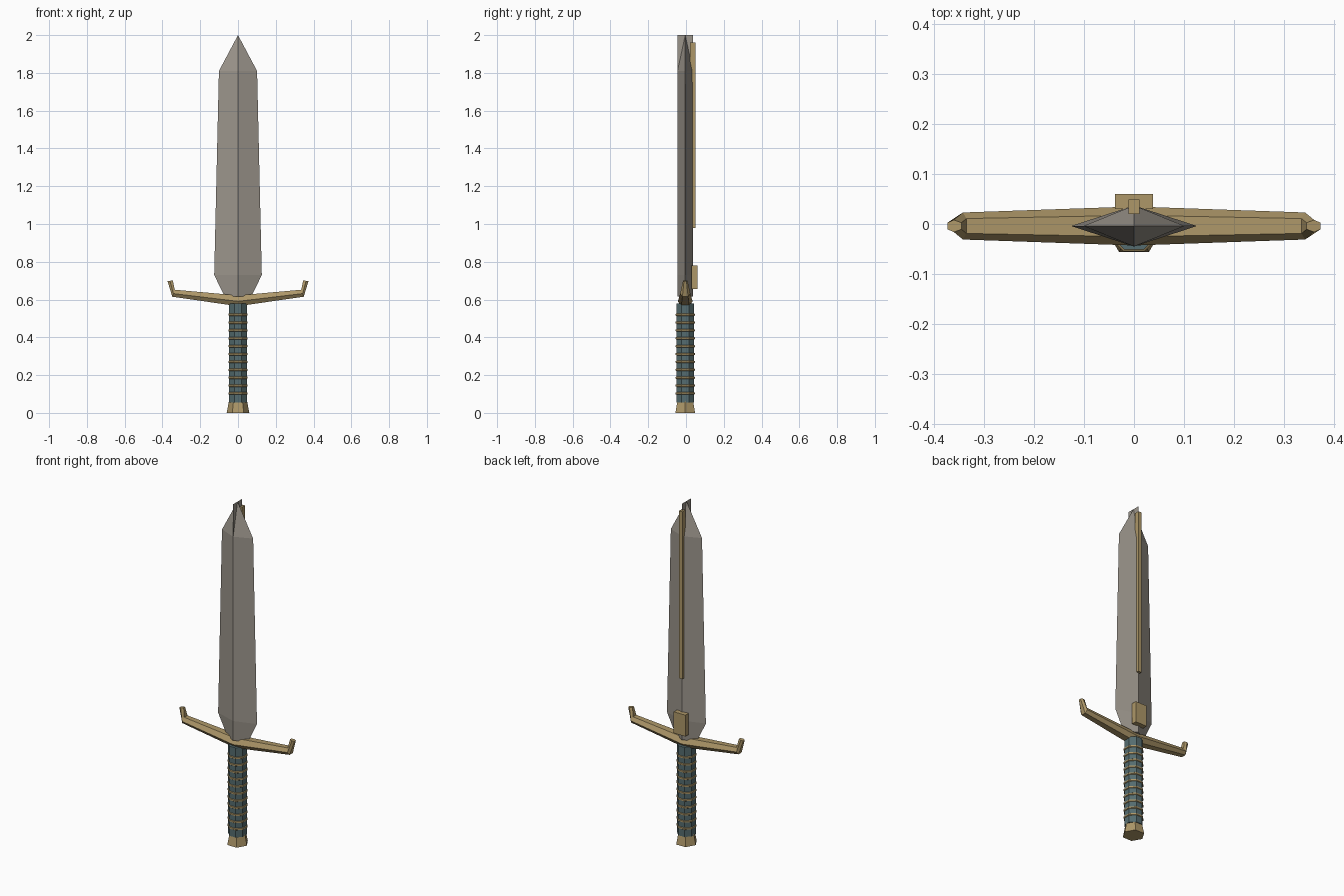
import bpy, bmesh, math

if "Cube" in bpy.data.objects:
    bpy.data.objects.remove(bpy.data.objects["Cube"])

YC = -0.004  # depth centre of the sword


def material(name, rgb):
    m = bpy.data.materials.new(name)
    m.diffuse_color = (*rgb, 1)
    m.use_nodes = True
    m.node_tree.nodes["Principled BSDF"].inputs["Base Color"].default_value = m.diffuse_color
    return m


STEEL = material("steel", (0.33, 0.30, 0.26))
BRASS = material("brass", (0.42, 0.31, 0.14))
WRAP = material("teal_wrap", (0.09, 0.15, 0.16))


def finish(name, bm, mat):
    bmesh.ops.remove_doubles(bm, verts=bm.verts, dist=1e-5)
    bmesh.ops.recalc_face_normals(bm, faces=bm.faces)
    me = bpy.data.meshes.new(name)
    bm.to_mesh(me)
    bm.free()
    me.materials.append(mat)
    ob = bpy.data.objects.new(name, me)
    bpy.context.collection.objects.link(ob)
    return ob


def loft(bm, rings, caps=True):
    vs = [[bm.verts.new(p) for p in r] for r in rings]
    n = len(vs[0])
    for a, b in zip(vs, vs[1:]):
        for i in range(n):
            j = (i + 1) % n
            bm.faces.new((a[i], a[j], b[j], b[i]))
    if caps:
        bm.faces.new(vs[0])
        bm.faces.new(vs[-1])
    return vs


def ngon(n, r, z, turn=0.0):
    return [(r * math.cos(turn + math.tau * i / n),
             YC + r * math.sin(turn + math.tau * i / n), z) for i in range(n)]


def box(name, x, y0, y1, z0, z1, mat):
    bm = bmesh.new()
    loft(bm, [[(-x, y0, z), (x, y0, z), (x, y1, z), (-x, y1, z)] for z in (z0, z1)])
    return finish(name, bm, mat)


# Blade: diamond section, closing to a thin fin at the tip
D = 0.041
bm = bmesh.new()
rings = loft(bm, [[(w, YC, z), (0, YC + D, z), (-w, YC, z), (0, YC - D, z)]
                  for w, z in ((0.07, 0.615), (0.126, 0.73), (0.101, 1.81))], caps=False)
bm.faces.new(rings[0])
right, back, left, front = rings[-1]
tip = bm.verts.new((0, YC, 2.0))
for ridge, s in ((back, 1), (front, -1)):
    for edge in (right, left):
        bm.faces.new((ridge, edge, tip))
    bm.faces.new((ridge, tip, bm.verts.new((0, YC + s * D, 2.0))))
finish("blade", bm, STEEL)

# Raised strip and plate on the back of the blade
box("back_strip", 0.011, 0.02, 0.049, 0.98, 1.96, BRASS)
box("back_plate", 0.038, 0.03, 0.06, 0.655, 0.78, BRASS)

# Crossguard: hexagonal section swept outwards, ends hooked upwards, mirrored
stations = [((0.0, 0.565), (0.0, 0.622), 0.039),
            ((0.348, 0.615), (0.335, 0.652), 0.027),
            ((0.373, 0.697), (0.345, 0.702), 0.012)]
bm = bmesh.new()
sections = []
for (bx, bz), (tx, tz), w in stations:
    sec = []
    for k, f in ((-0.55, 0), (0.55, 0), (1, 0.45), (0.55, 1), (-0.55, 1), (-1, 0.45)):
        sec.append((bx + (tx - bx) * f, YC + k * w, bz + (tz - bz) * f))
    sections.append(sec)
mirrored = [[(-x, y, z) for x, y, z in s] for s in sections[:0:-1]]
loft(bm, mirrored + sections)
finish("crossguard", bm, BRASS)

# Grip with evenly spaced brass rings
T = math.pi / 8
bm = bmesh.new()
loft(bm, [ngon(8, 0.051, z, T) for z in (0.055, 0.58)])
finish("grip", bm, WRAP)
for i in range(11):
    z = 0.103 + i * 0.0417
    bm = bmesh.new()
    loft(bm, [ngon(8, r, z + h, T) for r, h in
              ((0.05, -0.007), (0.055, -0.004), (0.055, 0.004), (0.05, 0.007))])
    finish("grip_ring", bm, BRASS)

# Flared hexagonal pommel
bm = bmesh.new()
loft(bm, [ngon(6, r, z) for r, z in ((0.06, 0.0), (0.048, 0.062))])
finish("pommel", bm, BRASS)
